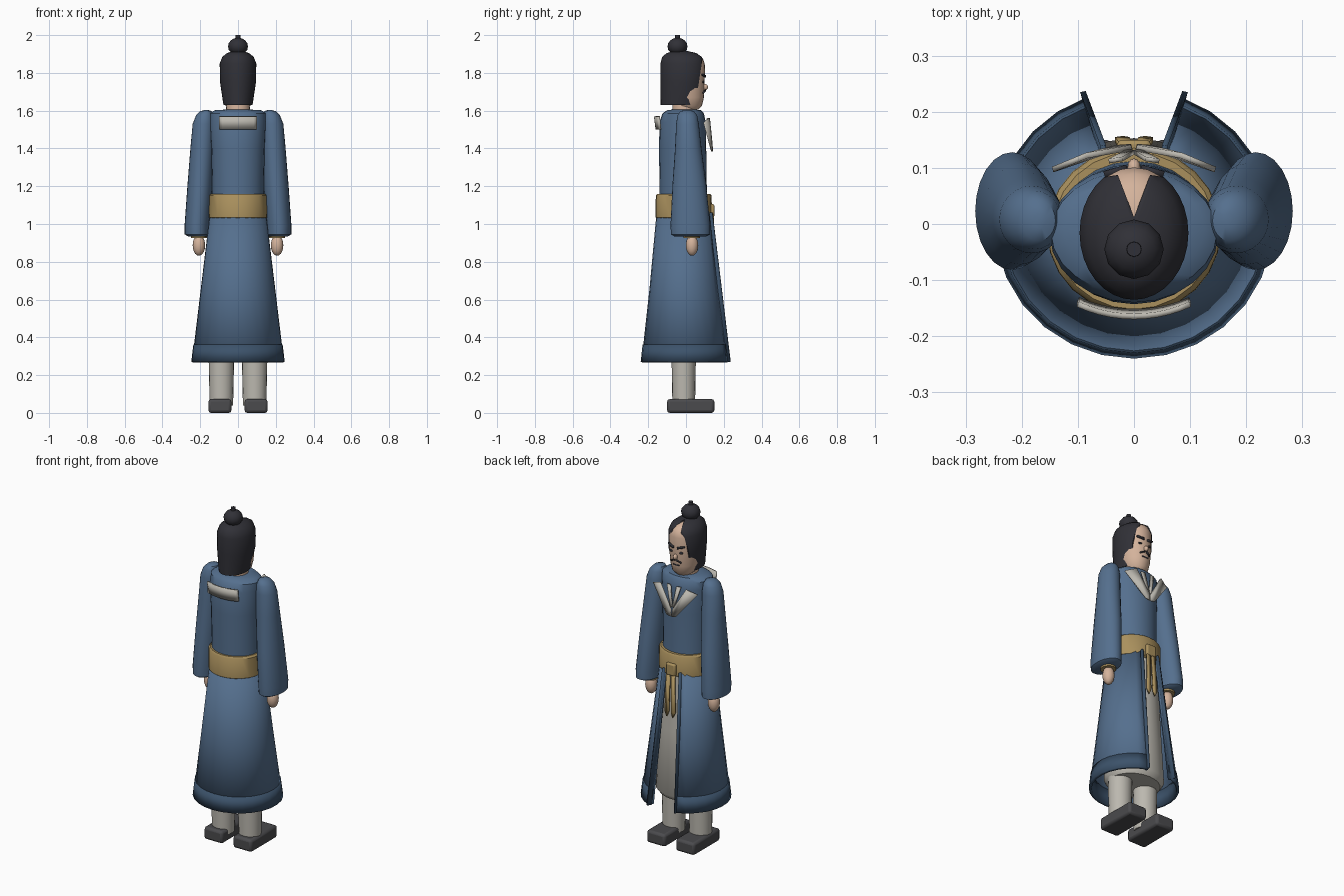
import bpy, bmesh, math
from mathutils import Vector

if "Cube" in bpy.data.objects:
    bpy.data.objects.remove(bpy.data.objects["Cube"])

def mat(name, r, g, b):
    m = bpy.data.materials.new(name)
    m.diffuse_color = (r, g, b, 1)
    m.use_nodes = True
    m.node_tree.nodes["Principled BSDF"].inputs["Base Color"].default_value = m.diffuse_color
    return m

BLUE = mat("blue_cloth", .09, .16, .27)
NAVY = mat("navy_trim", .045, .085, .145)
GOLD = mat("gold_cloth", .40, .28, .11)
SKIN = mat("skin", .66, .45, .33)
HAIR = mat("black_hair", .03, .03, .038)
PALE = mat("pale_linen", .50, .48, .43)
SHOE = mat("dark_leather", .07, .07, .075)

def finish(name, bm, m, thick=0, bevel=0, angle=40):
    bmesh.ops.recalc_face_normals(bm, faces=bm.faces)
    me = bpy.data.meshes.new(name)
    bm.to_mesh(me)
    bm.free()
    ob = bpy.data.objects.new(name, me)
    bpy.context.collection.objects.link(ob)
    me.materials.append(m)
    bpy.ops.object.select_all(action='DESELECT')
    ob.select_set(True)
    bpy.context.view_layer.objects.active = ob
    bpy.ops.object.shade_smooth_by_angle(angle=math.radians(angle))
    if thick:
        s = ob.modifiers.new("thickness", 'SOLIDIFY')
        s.thickness, s.offset = thick, 0
    if bevel:
        b = ob.modifiers.new("bevel", 'BEVEL')
        b.width, b.segments = bevel, 2
    return ob

def loft_bm(rings, n=24, gap=0, end=None):
    """Rings are (z, cx, cy, rx, ry); gap is the half angle left open at +y."""
    bm = bmesh.new()
    closed = gap == 0 and end is None
    a0, a1 = math.radians(gap), math.radians(360 - gap if end is None else end)
    loops = []
    for z, cx, cy, rx, ry in rings:
        angs = [a0 + (a1 - a0) * i / n for i in range(n if closed else n + 1)]
        loops.append([bm.verts.new((cx + rx * math.sin(a), cy + ry * math.cos(a), z)) for a in angs])
    for lo, hi in zip(loops, loops[1:]):
        k = len(lo)
        for i in range(k if closed else k - 1):
            j = (i + 1) % k
            bm.faces.new((lo[i], lo[j], hi[j], hi[i]))
    if closed:
        bm.faces.new(loops[0])
        bm.faces.new(loops[-1])
    return bm

def loft(name, rings, m, n=24, gap=0, end=None, thick=0):
    return finish(name, loft_bm(rings, n, gap, end), m, thick)

def plate(name, pts, m, thick):
    bm = bmesh.new()
    bm.faces.new([bm.verts.new(p) for p in pts])
    return finish(name, bm, m, thick)

def box(name, lo, hi, m, bevel=0):
    bm = bmesh.new()
    bmesh.ops.create_cube(bm, size=1)
    for v in bm.verts:
        v.co = [(a + b) / 2 + c * (b - a) for a, b, c in zip(lo, hi, v.co)]
    return finish(name, bm, m, bevel=bevel)

def ball(name, c, r, m, u=16, v=10):
    bm = bmesh.new()
    bmesh.ops.create_uvsphere(bm, u_segments=u, v_segments=v, radius=1)
    for w in bm.verts:
        w.co = [a + b * k for a, b, k in zip(c, r, w.co)]
    return finish(name, bm, m)

# Robe: torso, open skirt, hem band and under-robe
loft("torso", [(1.05, 0, -.012, .14, .13), (1.2, 0, -.015, .137, .125), (1.4, 0, -.018, .142, .125),
               (1.54, 0, -.018, .15, .122), (1.585, 0, -.015, .148, .11), (1.602, 0, -.01, .125, .09),
               (1.606, 0, -.01, .06, .06)], BLUE)
loft("robe_skirt", [(.27, 0, 0, .238, .23), (.65, 0, -.005, .192, .183), (1.08, 0, -.01, .14, .138)],
     BLUE, gap=20, thick=.012)
loft("hem_band", [(.268, 0, 0, .24, .232), (.36, 0, -.001, .229, .221)], NAVY, gap=20, thick=.016)
loft("under_robe", [(.29, 0, 0, .15, .13), (.32, 0, 0, .17, .153), (.7, 0, 0, .145, .138),
                    (1.08, 0, 0, .125, .12)], PALE)

# Belt, knot and hanging tails
loft("belt", [(1.028, 0, -.012, .145, .14), (1.035, 0, -.012, .155, .149), (1.15, 0, -.012, .154, .148),
              (1.16, 0, -.012, .145, .14)], GOLD)
box("belt_knot", (-.03, .12, 1.035), (.03, .15, 1.105), GOLD, .008)

# Neck, head and hair
loft("neck", [(1.57, 0, -.01, .065, .065), (1.66, 0, -.01, .06, .06)], SKIN)
loft("head", [(1.605, 0, .015, .045, .05), (1.625, 0, .01, .066, .074), (1.67, 0, 0, .08, .095),
              (1.75, 0, -.01, .09, .108), (1.84, 0, -.012, .092, .113), (1.875, 0, -.014, .08, .104),
              (1.895, 0, -.016, .06, .08), (1.905, 0, -.016, .03, .04)], SKIN)
bm = loft_bm([(1.63, 0, -.03, .077, .104), (1.75, 0, -.016, .095, .119), (1.85, 0, -.016, .097, .119),
              (1.885, 0, -.018, .083, .108), (1.905, 0, -.022, .058, .08), (1.916, 0, -.03, .025, .035)], 32)
cut = bmesh.ops.bisect_plane(bm, geom=bm.verts[:] + bm.edges[:] + bm.faces[:], dist=1e-5,
                             plane_co=(0, .05, 1.63), plane_no=Vector((0, .23, -.035)), clear_outer=True)
bmesh.ops.edgeloop_fill(bm, edges=[e for e in cut["geom_cut"] if isinstance(e, bmesh.types.BMEdge)])
hair = finish("hair", bm, HAIR)
# Wedge cutter shapes the hairline peak
bm = bmesh.new()
f = bm.faces.new([bm.verts.new(p) for p in [(0, .012, 1.6), (.045, .13, 1.6), (-.045, .13, 1.6)]])
ext = bmesh.ops.extrude_face_region(bm, geom=[f])
bmesh.ops.translate(bm, vec=(0, 0, .4), verts=[v for v in ext["geom"] if isinstance(v, bmesh.types.BMVert)])
wedge = finish("hairline_cutter", bm, HAIR)
wedge.hide_render = True
wedge.hide_viewport = True
b = hair.modifiers.new("hairline", 'BOOLEAN')
b.operation, b.object, b.solver = 'DIFFERENCE', wedge, 'EXACT'
ball("hair_bun", (0, -.045, 1.94), (.053, .053, .046), HAIR, 12, 8)
loft("bun_pin", [(1.97, 0, -.045, .014, .014), (2.0, 0, -.045, .013, .013)], HAIR, 12)

# Face
ball("nose", (0, .1, 1.725), (.012, .017, .016), SKIN, 12, 8)
box("mouth", (-.02, .08, 1.672), (.02, .096, 1.679), HAIR)

# Curved collar plate on the upper back
bm = loft_bm([(1.5, 0, 0, .2, .156), (1.57, 0, 0, .2, .165)], 10, 150, 210)
finish("back_collar", bm, PALE, thick=.01)

for s, side in ((-1, "left"), (1, "right")):
    # Sleeve, cuff and hand
    loft(side + "_sleeve", [(.935, s * .215, .022, .05, .085), (.945, s * .217, .024, .065, .103),
                            (.99, s * .217, .023, .066, .105), (1.2, s * .202, .018, .066, .09),
                            (1.4, s * .19, .012, .062, .07), (1.53, s * .182, .008, .058, .06),
                            (1.575, s * .176, .007, .046, .052), (1.597, s * .17, .006, .03, .036),
                            (1.604, s * .167, .006, .01, .014)], BLUE)
    loft(side + "_cuff", [(.925, s * .207, .03, .042, .044), (.96, s * .207, .03, .042, .044)], GOLD, 16)
    ball(side + "_hand", (s * .207, .032, .887), (.033, .033, .055), SKIN)
    # Trouser leg and shoe
    loft(side + "_trouser_leg", [(.04, s * .088, -.012, .062, .06), (.5, s * .088, -.012, .072, .068)], PALE, 20)
    box(side + "_shoe", (min(s * .035, s * .157), -.1, 0), (max(s * .035, s * .157), .15, .073), SHOE, .014)
    # Trim along the skirt opening
    plate(side + "_skirt_trim", [(s * .052, .108, 1.06), (s * .055, .14, 1.06), (s * .091, .236, .27),
                                 (s * .08, .195, .27)], NAVY, .01)
    # Wide lapel and slim inner collar
    plate(side + "_lapel", [(s * .145, .097, 1.535), (s * .085, .122, 1.56), (s * .004, .136, 1.425),
                            (s * .004, .138, 1.385), (s * .03, .136, 1.39)], PALE, .01)
    plate(side + "_inner_collar", [(s * .045, .112, 1.56), (s * .02, .116, 1.56), (0, .128, 1.44),
                                   (s * .012, .13, 1.43)], PALE, .008)
    # Belt tail
    plate(side + "_belt_tail", [(s * .004, .142, 1.05), (s * .028, .142, 1.05), (s * .034, .15, .82),
                                (s * .02, .152, .79), (s * .008, .15, .82)], GOLD, .01)
    # Brow, eye and moustache
    plate(side + "_brow", [(s * .012, .1, 1.775), (s * .053, .088, 1.787), (s * .053, .088, 1.795),
                           (s * .012, .1, 1.787)], HAIR, .012)
    ball(side + "_eye", (s * .032, .091, 1.752), (.012, .008, .006), HAIR, 12, 6)
    plate(side + "_moustache", [(s * .004, .1, 1.703), (s * .032, .09, 1.69), (s * .034, .09, 1.697),
                                (s * .004, .1, 1.711)], HAIR, .01)
